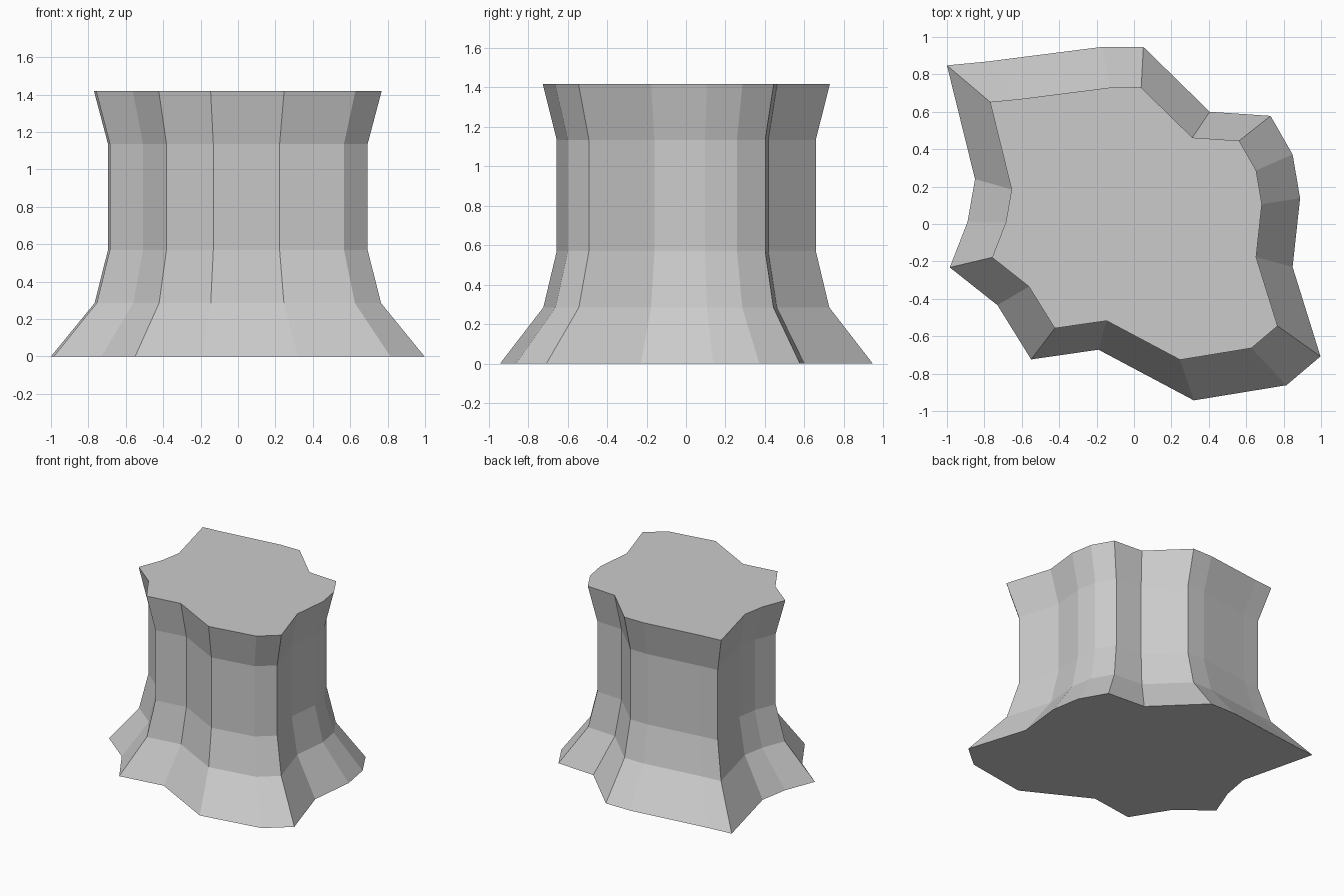
import bpy, bmesh

if "Cube" in bpy.data.objects:
    bpy.data.objects.remove(bpy.data.objects["Cube"])

# Irregular rocky outline of the base, seen from above
outline = [(-1.0, .848), (-.79, .868), (-.17, .947), (.05, .947), (.405, .60), (.73, .578),
           (.848, .372), (.888, .138), (.848, -.23), (.997, -.708),
           (.815, -.862), (.32, -.943), (-.19, -.672), (-.55, -.724),
           (-.73, -.434), (-.985, -.232), (-.89, .012), (-.85, .24)]
# Height and scale of each ring: flared foot, waist, flared cap
rings = [(0, 1), (.285, .767), (.57, .695), (1.135, .695), (1.418, .77)]

bm = bmesh.new()
loops = [[bm.verts.new((x * s, y * s, z)) for x, y in outline] for z, s in rings]
n = len(outline)

# Side walls
for a, b in zip(loops, loops[1:]):
    for i in range(n):
        j = (i + 1) % n
        bm.faces.new((a[i], a[j], b[j], b[i]))

# Flat underside and top
bm.faces.new(loops[0])
bm.faces.new(loops[-1])
bmesh.ops.recalc_face_normals(bm, faces=bm.faces)

mesh = bpy.data.meshes.new("rock_pedestal")
bm.to_mesh(mesh)
bm.free()
bpy.context.collection.objects.link(bpy.data.objects.new("rock_pedestal", mesh))
